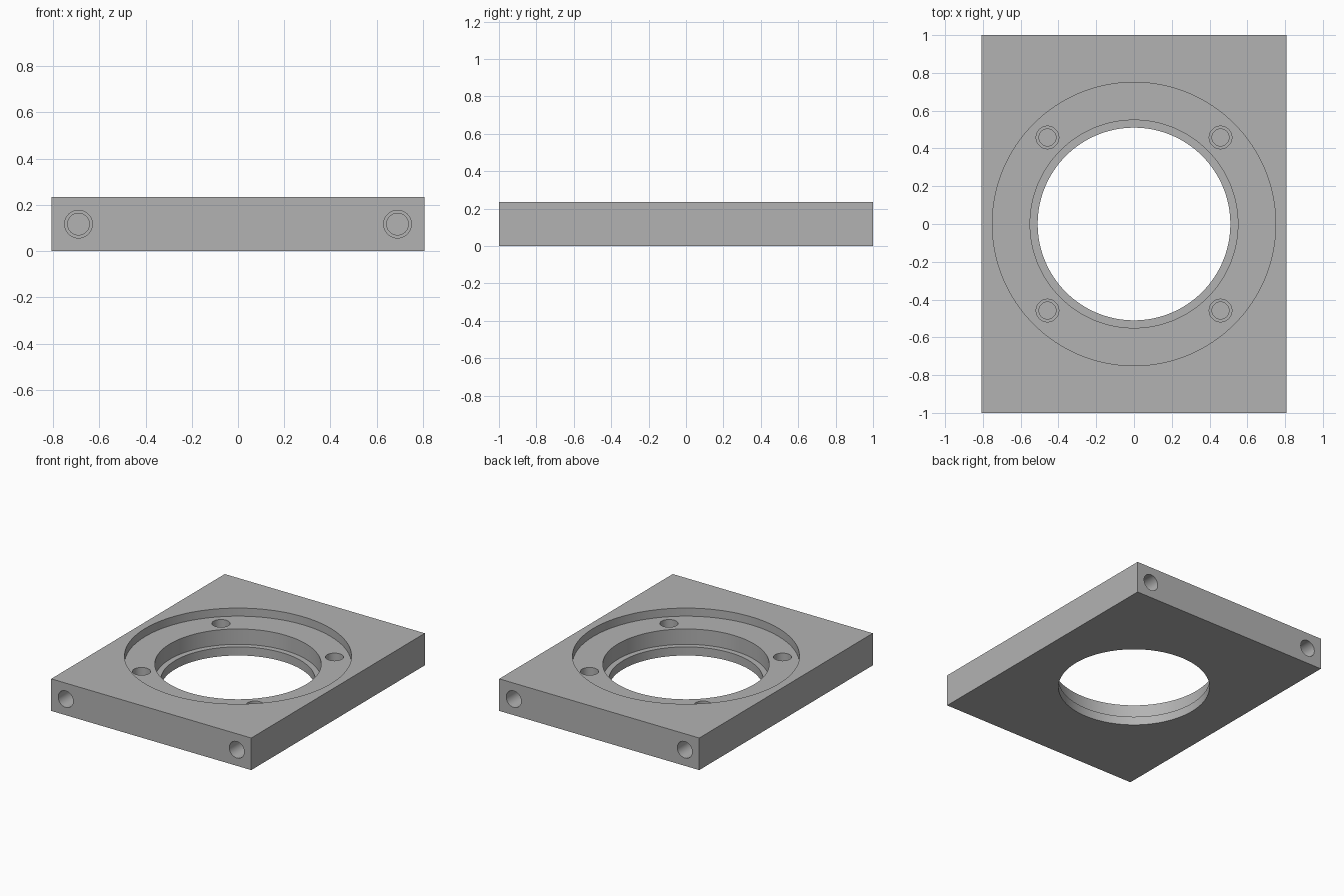
import bpy
import math
from mathutils import Matrix, Vector

default = bpy.data.objects.get("Cube")
if default:
    bpy.data.objects.remove(default, do_unlink=True)

WIDTH, LENGTH, HEIGHT = 1.614, 2.0, 0.234
OVER = 0.05  # cutters reach this far past the surface

grey = bpy.data.materials.new("machined grey")
grey.use_nodes = True
colour = (0.45, 0.45, 0.45, 1)
grey.diffuse_color = colour
grey.node_tree.nodes["Principled BSDF"].inputs["Base Color"].default_value = colour


def lathe(name, profile, sides, matrix):
    """Closed solid turned around local z from (radius, height) points, top to bottom."""
    verts = [(r * math.cos(2 * math.pi * i / sides), r * math.sin(2 * math.pi * i / sides), z)
             for r, z in profile for i in range(sides)]
    faces = [tuple(range(sides))]
    for ring in range(len(profile) - 1):
        a, b = ring * sides, (ring + 1) * sides
        for i in range(sides):
            j = (i + 1) % sides
            faces.append((a + i, b + i, b + j, a + j))
    faces.append(tuple(reversed(range(len(verts) - sides, len(verts)))))
    mesh = bpy.data.meshes.new(name)
    mesh.from_pydata(verts, [], faces)
    mesh.materials.append(grey)
    obj = bpy.data.objects.new(name, mesh)
    obj.matrix_world = matrix
    obj.hide_render = True
    bpy.context.collection.objects.link(obj)
    return obj


def tapped_hole(name, position, outward, radius, core, thread_depth, drill_depth):
    """Blind hole with a wider threaded length and a narrower drilled end."""
    turn = Vector(outward).to_track_quat("Z", "Y").to_matrix().to_4x4()
    profile = [(radius, OVER), (radius, -thread_depth),
               (core, -thread_depth), (core, -drill_depth)]
    return lathe(name, profile, 48, Matrix.Translation(position) @ turn)


# Rectangular plate
bpy.ops.mesh.primitive_cube_add(size=1, location=(0, 0, HEIGHT / 2))
plate = bpy.context.object
plate.name = "mounting_plate"
plate.scale = (WIDTH, LENGTH, HEIGHT)
bpy.ops.object.transform_apply(location=True, scale=True)
plate.data.materials.append(grey)

# Stepped bore: wide shallow recess, bearing seat, retaining lip
RECESS_FLOOR, LIP_TOP = 0.175, 0.063
cutters = [lathe("bore_cutter",
                 [(0.75, HEIGHT + OVER), (0.75, RECESS_FLOOR), (0.55, RECESS_FLOOR),
                  (0.55, LIP_TOP), (0.51, LIP_TOP), (0.51, -OVER)],
                 128, Matrix.Identity(4))]

# Four screw holes in the recess floor, two in each end face
for sx in (-1, 1):
    for sy in (-1, 1):
        cutters.append(tapped_hole("screw_hole_cutter", (sx * 0.458, sy * 0.458, RECESS_FLOOR),
                                   (0, 0, 1), 0.06, 0.045, 0.11, 0.14))
        cutters.append(tapped_hole("end_hole_cutter", (sx * 0.69, sy * LENGTH / 2, HEIGHT / 2),
                                   (0, sy, 0), 0.06, 0.047, 0.25, 0.31))

bpy.context.view_layer.objects.active = plate
for cutter in cutters:
    cut = plate.modifiers.new(cutter.name, "BOOLEAN")
    cut.operation = "DIFFERENCE"
    cut.solver = "EXACT"
    cut.object = cutter
    bpy.ops.object.modifier_apply(modifier=cut.name)
for cutter in cutters:
    bpy.data.objects.remove(cutter, do_unlink=True)

# Smooth round walls, crisp edges
plate.select_set(True)
bpy.ops.object.shade_smooth_by_angle(angle=math.radians(30))
